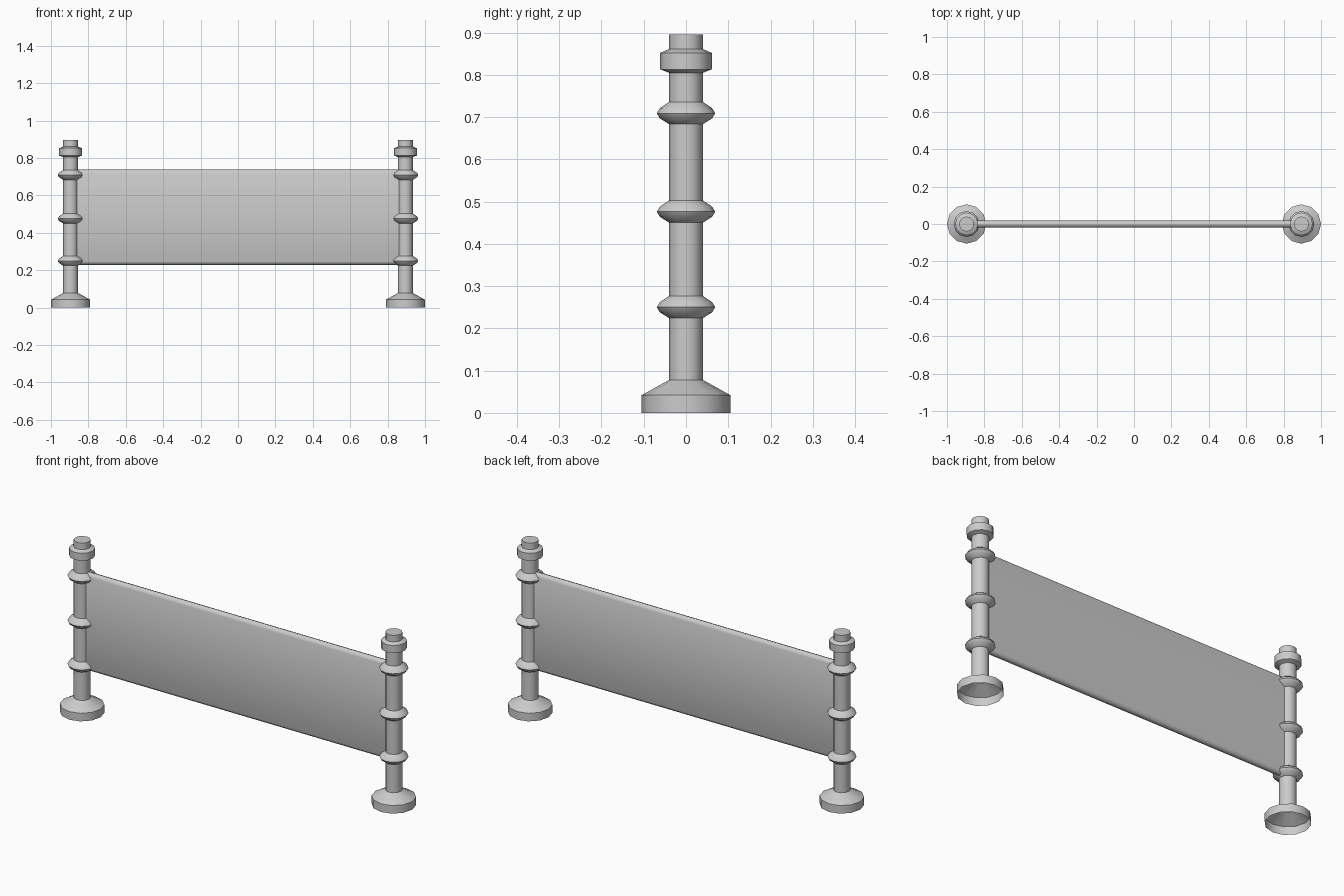
import bpy, bmesh, math

if "Cube" in bpy.data.objects:
    bpy.data.objects.remove(bpy.data.objects["Cube"])

SIDES = 12
POST_X = 0.895


def finish(name, bm, angle):
    bmesh.ops.recalc_face_normals(bm, faces=bm.faces)
    mesh = bpy.data.meshes.new(name)
    bm.to_mesh(mesh)
    bm.free()
    obj = bpy.data.objects.new(name, mesh)
    bpy.context.collection.objects.link(obj)
    bpy.ops.object.select_all(action='DESELECT')
    obj.select_set(True)
    bpy.context.view_layer.objects.active = obj
    bpy.ops.object.shade_smooth_by_angle(angle=math.radians(angle))
    return obj


def lathe(name, profile, x, cap_top=False):
    """Turn a (radius, z) profile around a vertical axis at x."""
    bm = bmesh.new()
    rings = [[bm.verts.new((x + r * math.cos(i * math.tau / SIDES),
                            r * math.sin(i * math.tau / SIDES), z))
              for i in range(SIDES)] for r, z in profile]
    for a, b in zip(rings, rings[1:]):
        for i in range(SIDES):
            j = (i + 1) % SIDES
            bm.faces.new((a[i], a[j], b[j], b[i]))
    if cap_top:
        bm.faces.new(rings[-1])
    return finish(name, bm, 35)


# post with a flared foot that is hollow underneath
POST = [(0.105, 0), (0.105, 0.042), (0.04, 0.078), (0.04, 0.895)]
# rounded ring, heights relative to its centre
RING = [(0.038, -0.027), (0.062, -0.012), (0.069, 0), (0.062, 0.012), (0.038, 0.028)]
# collar near the post top
COLLAR = [(0.038, 0.804), (0.061, 0.813), (0.061, 0.852), (0.038, 0.862)]

for side, x in (("left", -POST_X), ("right", POST_X)):
    lathe(side + "_post", POST, x, cap_top=True)
    lathe(side + "_collar", COLLAR, x)
    for level, z in (("lower", 0.25), ("middle", 0.476), ("upper", 0.709)):
        lathe(f"{side}_{level}_ring", [(r, z + h) for r, h in RING], x)

# panel between the posts, with rounded top and bottom edges
half, r, low, high = 0.87, 0.018, 0.229, 0.738
section = [(r * math.cos(a), high - r + r * math.sin(a))
           for a in (k * math.pi / 4 for k in range(5))]
section += [(-y, low + high - z) for y, z in section]
bm = bmesh.new()
end = bm.faces.new([bm.verts.new((-half, y, z)) for y, z in section])
new = bmesh.ops.extrude_face_region(bm, geom=[end])["geom"]
bmesh.ops.translate(bm, vec=(2 * half, 0, 0),
                    verts=[v for v in new if isinstance(v, bmesh.types.BMVert)])
finish("panel", bm, 50)
